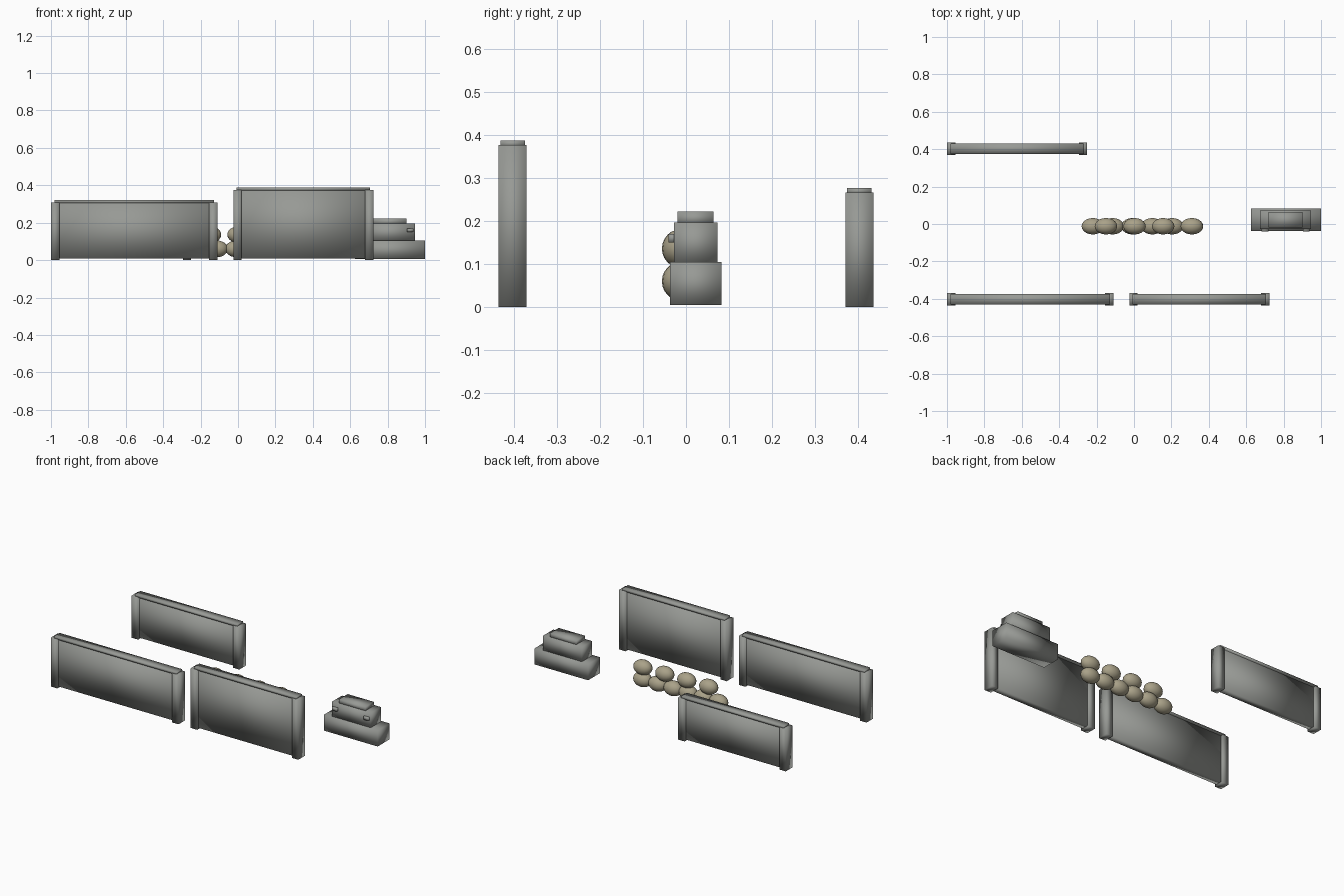
import bpy

if "Cube" in bpy.data.objects:
    bpy.data.objects.remove(bpy.data.objects["Cube"])


def material(name, rgb):
    m = bpy.data.materials.new(name)
    m.diffuse_color = (*rgb, 1.0)
    m.use_nodes = True
    m.node_tree.nodes["Principled BSDF"].inputs["Base Color"].default_value = m.diffuse_color
    return m


CONCRETE = material("concrete grey", (0.31, 0.32, 0.30))
CANVAS = material("sandbag tan", (0.40, 0.36, 0.25))


def finish(name, mat):
    ob = bpy.context.object
    ob.name = name
    ob.data.materials.append(mat)
    bpy.ops.object.shade_smooth()  # soft normals, as on rounded cast blocks
    return ob


def block(name, x, y, z, mat=CONCRETE):
    """Box given by its (min, max) range on each axis."""
    ranges = (x, y, z)
    bpy.ops.mesh.primitive_cube_add(size=1, location=[(a + b) / 2 for a, b in ranges])
    ob = bpy.context.object
    for v in ob.data.vertices:
        for i, (a, b) in enumerate(ranges):
            v.co[i] *= b - a
    return finish(name, mat)


def bag(name, x, z):
    bpy.ops.mesh.primitive_uv_sphere_add(segments=20, ring_count=12, radius=1,
                                         location=(x, -0.012, z))
    ob = bpy.context.object
    for v in ob.data.vertices:
        v.co.x *= 0.06
        v.co.y *= 0.044
        v.co.z *= 0.045
    finish(name, CANVAS)


def wall(name, x0, x1, yc, height):
    """Recessed panel between two end posts, with a thin coping on top."""
    post = 0.045
    top = height - 0.011
    block(name + "_panel", (x0 + post / 2, x1 - post / 2), (yc - 0.021, yc + 0.021), (0.008, top - 0.002))
    for side, a in (("left", x0), ("right", x1 - post)):
        block(f"{name}_{side}_post", (a, a + post), (yc - 0.0325, yc + 0.0325), (0, top))
    block(name + "_coping", (x0 + 0.018, x1 - 0.018), (yc - 0.028, yc + 0.028), (top - 0.004, height))


# Three free-standing walls
wall("front_left_wall", -1.0, -0.11, -0.4025, 0.32)
wall("front_right_wall", -0.025, 0.725, -0.4025, 0.387)
wall("back_wall", -1.0, -0.25, 0.4025, 0.277)

# Sandbag barrier: six bags below, four above
for i in range(6):
    bag(f"lower_sandbag_{i + 1}", -0.22 + 0.106 * i, 0.06)
for i in range(4):
    bag(f"upper_sandbag_{i + 1}", -0.15 + 0.153 * i, 0.136)

# Stepped bunker with two small lugs on its front
block("bunker_base", (0.625, 1.0), (-0.037, 0.082), (0.005, 0.105))
block("bunker_middle", (0.675, 0.945), (-0.028, 0.073), (0.1, 0.197))
block("bunker_top", (0.72, 0.902), (-0.02, 0.064), (0.19, 0.222))
for side, x in (("left", 0.683), ("right", 0.903)):
    block(f"bunker_{side}_lug", (x, x + 0.035), (-0.041, -0.02), (0.15, 0.17))
